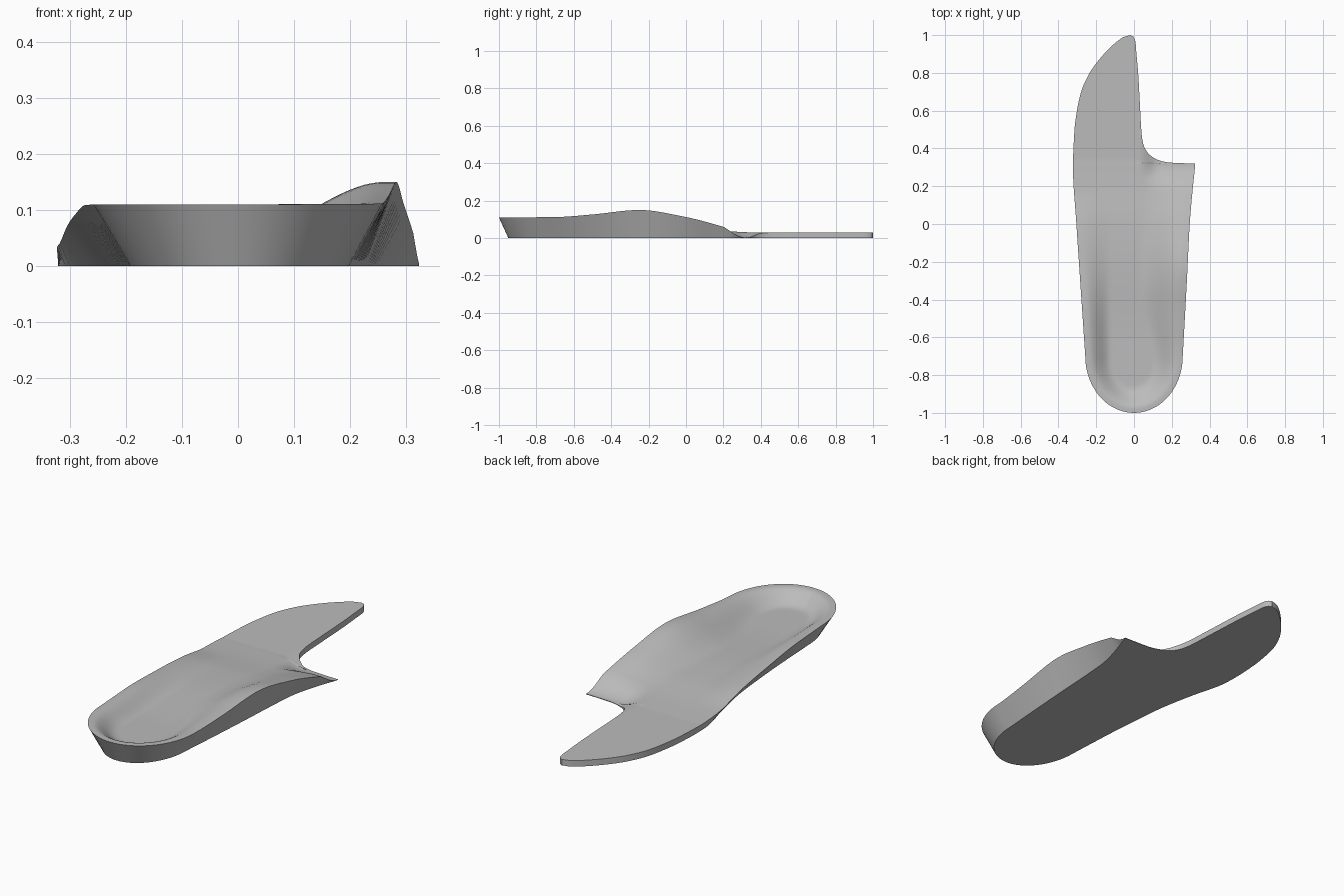
import bpy, bmesh, math
from mathutils import Vector
from mathutils.geometry import intersect_point_line

if "Cube" in bpy.data.objects:
    bpy.data.objects.remove(bpy.data.objects["Cube"], do_unlink=True)


def curve(*pts):
    """Monotone cubic through (y, value) points, so it never overshoots."""
    n = len(pts)
    d = [(pts[i + 1][1] - pts[i][1]) / (pts[i + 1][0] - pts[i][0]) for i in range(n - 1)]
    m = [d[0]] + [2 * a * b / (a + b) if a * b > 0 else 0 for a, b in zip(d, d[1:])] + [d[-1]]

    def f(y):
        y = min(max(y, pts[0][0]), pts[-1][0])
        i = 0
        while i < n - 2 and y > pts[i + 1][0]:
            i += 1
        (y0, a), (y1, b) = pts[i], pts[i + 1]
        h = y1 - y0
        t = (y - y0) / h
        return (a * (1 + 2 * t) * (1 - t) ** 2 + b * t * t * (3 - 2 * t)
                + h * m[i] * t * (1 - t) ** 2 + h * m[i + 1] * t * t * (t - 1))
    return f


def smooth(a, b, v):
    t = min(max((v - a) / (b - a), 0), 1)
    return t * t * (3 - 2 * t)


# Plan outline of the two sides
side_r = curve((-.7, -.258), (-.3, -.285), (0, -.305), (.3, -.323), (.5, -.315), (.6, -.302),
               (.7, -.28), (.8, -.235), (.87, -.185), (.93, -.13), (.97, -.085), (.99, -.055), (1, -.02))
side_l = curve((-.7, .258), (-.3, .28), (0, .295), (.2, .312), (.32, .323), (.322, .25), (.326, .18),
               (.335, .14), (.35, .105), (.38, .07), (.42, .05), (.48, .04), (.6, .033), (.8, .022),
               (.9, .013), (.96, .008), (.99, -.002), (1, -.02))
# How far the sole is tucked in under each side
tuck_r = curve((-.7, .065), (-.4, .07), (-.13, .065), (.1, .04), (.3, .005), (.4, 0))
tuck_l = curve((-.7, .06), (-.33, .055), (.06, .05), (.22, .025), (.32, 0))
# Heights of the rims and the footbed, and width of the slope between them
rim_r = curve((-1, .11), (-.5, .109), (-.2, .09), (0, .07), (.2, .037), (.32, .03))
rim_l = curve((-1, .11), (-.7, .112), (-.5, .126), (-.25, .15), (0, .112), (.2, .06), (.28, .035), (.34, .03))
floor = curve((-1, .055), (-.6, .052), (-.2, .062), (0, .056), (.2, .038), (.34, .03))
slope_r = curve((-1, .1), (-.6, .12), (0, .16))
slope_l = curve((-1, .1), (-.7, .14), (-.3, .24), (.2, .24))


def heel(y):
    """Narrowing of the rounded heel."""
    u = max(0, (-.7 - y) / .3)
    return math.sqrt(max(0, 1 - u * u))


def spaced(a, b, n, ease=lambda t: t):
    return [a + (b - a) * ease(i / n) for i in range(n)]


rows = (spaced(-1, -.7, 18, lambda t: 1 - math.cos(t * math.pi / 2)) + spaced(-.7, .24, 26)
        + spaced(.24, .32, 8) + spaced(.32, .48, 22, lambda t: t * t) + spaced(.48, .9, 14)
        + spaced(.9, 1, 14, lambda t: 1 - (1 - t) ** 2) + [1])
edge_r = [Vector((side_r(y) * heel(y), y, 0)) for y in rows if y <= .5]
edge_l = [Vector((side_l(y) * heel(y), y, 0)) for y in rows if y <= .32]


def edge_distance(p, line):
    best = 9
    for a, b in zip(line, line[1:]):
        q, t = intersect_point_line(p, a, b)
        q = a if t < 0 else b if t > 1 else q
        best = min(best, (p - q).length)
    return best


def top_height(x, y):
    z = base = floor(y)
    if y < .36:
        p = Vector((x, y, 0))
        for rim, slope, line in ((rim_r, slope_r, edge_r), (rim_l, slope_l, edge_l)):
            lift = 1 - smooth(.022, .022 + slope(y), edge_distance(p, line))
            z = max(z, base + (rim(y) - base) * lift)
    # The arch side thins to a feather edge beside the toe cutout
    thin = smooth(.2, .32, y) * smooth(.03, .13, x)
    return z * (1 - thin) + .003 * thin


def strip(bm, a, b):
    """Quads between two rows of vertices."""
    for i in range(len(a) - 1):
        bm.faces.new((a[i], a[i + 1], b[i + 1], b[i]))


# Footbed, side wall and flat sole as one closed body
COLS = 40
bm = bmesh.new()
top, sole = [], []
for y in rows:
    k = heel(y)
    xr, xl = side_r(y) * k, side_l(y) * k
    top.append([bm.verts.new((x, y, top_height(x, y)))
                for x in (xr + (xl - xr) * c / COLS for c in range(COLS + 1))])
    yb = y + .05 * max(0, (-.5 - y) / .5)
    br, bl = (side_r(y) + tuck_r(y)) * k, (side_l(y) - tuck_l(y)) * k
    sole.append([bm.verts.new((br, yb, 0)), bm.verts.new((bl, yb, 0))])
for i in range(len(rows) - 1):
    strip(bm, top[i], top[i + 1])
    strip(bm, sole[i + 1], sole[i])
for c, s in ((0, 0), (-1, 1)):
    wall = [[t[c] for t in top], [b[s] for b in sole]]
    strip(bm, *(wall if s == 0 else wall[::-1]))
bmesh.ops.remove_doubles(bm, verts=bm.verts, dist=1e-5)
bmesh.ops.dissolve_degenerate(bm, edges=bm.edges, dist=1e-6)
bmesh.ops.recalc_face_normals(bm, faces=bm.faces)

mesh = bpy.data.meshes.new("insole")
bm.to_mesh(mesh)
bm.free()
insole = bpy.data.objects.new("insole", mesh)
bpy.context.collection.objects.link(insole)

# Plain grey material
grey = bpy.data.materials.new("plain grey")
grey.use_nodes = True
colour = (.5, .5, .5, 1)
grey.diffuse_color = colour
grey.node_tree.nodes["Principled BSDF"].inputs["Base Color"].default_value = colour
mesh.materials.append(grey)

bpy.ops.object.select_all(action='DESELECT')
insole.select_set(True)
bpy.context.view_layer.objects.active = insole
bpy.ops.object.shade_smooth_by_angle(angle=math.radians(35))
